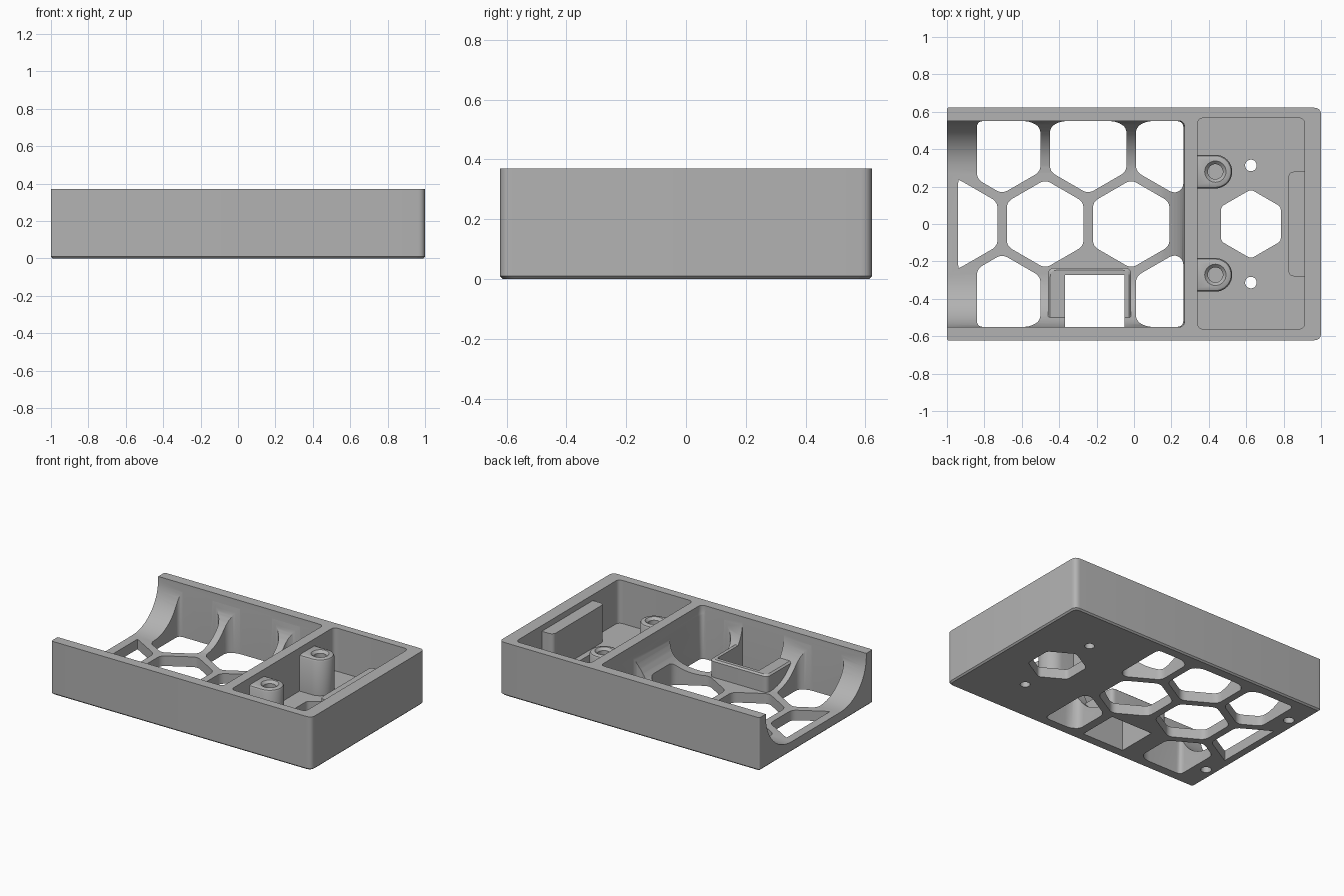
import bpy, bmesh, math
from mathutils import Vector

if "Cube" in bpy.data.objects:
    bpy.data.objects.remove(bpy.data.objects["Cube"])

grey = bpy.data.materials.new("plain grey")
grey.use_nodes = True
grey.diffuse_color = (0.45, 0.45, 0.45, 1)
grey.node_tree.nodes["Principled BSDF"].inputs["Base Color"].default_value = (0.45, 0.45, 0.45, 1)

HEIGHT, FLOOR, SWEEP = 0.37, 0.07, 0.28


def rounded(points, radii, steps=6):
    """Round the corners of a polygon; radii is one number or one per corner."""
    n, out = len(points), []
    if not isinstance(radii, (list, tuple)):
        radii = [radii] * n
    for i, p in enumerate(points):
        p, a, b = (Vector(points[j % n]) for j in (i, i - 1, i + 1))
        da = min(radii[i], 0.45 * (a - p).length)
        db = min(radii[i], 0.45 * (b - p).length)
        s, e = p + (a - p).normalized() * da, p + (b - p).normalized() * db
        for k in range(steps + 1):
            t = k / steps
            out.append(s * (1 - t) ** 2 + p * 2 * t * (1 - t) + e * t * t)
    return out


def rect(x0, x1, y0, y1):
    return [(x0, y0), (x1, y0), (x1, y1), (x0, y1)]


def circle(x, y, r, n=40):
    return [(x + r * math.cos(2 * math.pi * i / n), y + r * math.sin(2 * math.pi * i / n))
            for i in range(n)]


def hexagon(x, y, width):
    r = width / math.sqrt(3)
    return [(x + r * math.sin(-math.pi * i / 3), y + r * math.cos(math.pi * i / 3)) for i in range(6)]


def clip(points, axis, limit, sign):
    """Keep the part of a polygon where sign * coordinate <= sign * limit."""
    out = []
    for i, b in enumerate(points):
        a, b = Vector(points[i - 1]), Vector(b)
        da, db = sign * (a[axis] - limit), sign * (b[axis] - limit)
        if da * db < 0:
            out.append(a + (b - a) * da / (da - db))
        if db <= 0:
            out.append(b)
    return [tuple(p) for p in out]


def loft(name, layers):
    """Solid through equal-length outlines, given as (outline, height)."""
    bm = bmesh.new()
    rings = [[bm.verts.new((p[0], p[1], z)) for p in outline] for outline, z in layers]
    bm.faces.new(rings[0][::-1])
    bm.faces.new(rings[-1])
    n = len(rings[0])
    for low, high in zip(rings, rings[1:]):
        for i in range(n):
            j = (i + 1) % n
            bm.faces.new((low[i], low[j], high[j], high[i]))
    bmesh.ops.recalc_face_normals(bm, faces=bm.faces)
    mesh = bpy.data.meshes.new(name)
    bm.to_mesh(mesh)
    bm.free()
    mesh.materials.append(grey)
    obj = bpy.data.objects.new(name, mesh)
    bpy.context.collection.objects.link(obj)
    return obj


def combine(target, tool, operation):
    tool.hide_render = True
    mod = target.modifiers.new(tool.name, "BOOLEAN")
    mod.operation, mod.solver, mod.object = operation, "EXACT", tool
    bpy.context.view_layer.objects.active = target
    bpy.ops.object.modifier_apply(modifier=mod.name)
    bpy.data.objects.remove(tool)


def cut(outline, z0=-0.1, z1=0.6):
    combine(tray, loft("hole_cutter", [(outline, z0), (outline, z1)]), "DIFFERENCE")


# Outer shell with a chamfered base
def shell(inset):
    return rounded(rect(-1 + inset, 1 - inset, -0.622 + inset, 0.622 - inset), [0.01, 0.04, 0.04, 0.01])


tray = loft("tray", [(shell(0.01), 0), (shell(0), 0.01), (shell(0), HEIGHT)])

# Long bay, open at one end, sweeping from floor to walls
layers = []
for i in range(13):
    a = math.pi / 2 * i / 12
    inset = SWEEP * (1 - math.sin(a))
    layers.append((rounded(rect(-1.5, 0.27 - inset, -0.552 + inset, 0.552 - inset), 0.035),
                   FLOOR + SWEEP * (1 - math.cos(a))))
layers.append((layers[-1][0], 0.5))
combine(tray, loft("long_bay_cutter", layers), "DIFFERENCE")

# Closed bay
cut(rounded(rect(0.34, 0.912, -0.562, 0.567), 0.035), FLOOR)

# Ledge on the end wall of the closed bay
ledge = rounded(rect(0.825, 0.95, -0.28, 0.28), 0.035)
combine(tray, loft("end_ledge", [(ledge, 0.04), (ledge, 0.33)]), "UNION")

# Screw bosses against the dividing wall
for y in (-0.272, 0.28):
    def boss(inset):
        r = 0.09 - inset
        arc = [(0.435 + r * math.cos(math.pi * (i / 24 - 0.5)), y + r * math.sin(math.pi * (i / 24 - 0.5)))
               for i in range(25)]
        return [(0.31, y - r)] + arc + [(0.31, y + r)]
    combine(tray, loft("screw_boss", [(boss(0), 0.04), (boss(0), 0.305), (boss(0.006), 0.316),
                                      (boss(0.02), 0.322)]), "UNION")
    bore = [(circle(0.435, y, r), z) for r, z in ((0.04, 0.1), (0.04, 0.305), (0.07, 0.335))]
    combine(tray, loft("bore_cutter", bore), "DIFFERENCE")

# Switch housing standing on the floor beside the front wall
def housing(inset):
    return rounded(rect(-0.46 + inset, -0.015 - inset, -0.59, -0.235 - inset), 0.035)


combine(tray, loft("switch_housing", [(housing(0), 0.04), (housing(0), 0.18), (housing(0.012), 0.19)]), "UNION")
cut(rect(-0.37, -0.05, -0.551, -0.272))

# Honeycomb openings in the floor
PITCH, CELL = 0.46, 0.41
for row in (-1, 0, 1):
    for col in range(3):
        x = -0.935 + PITCH * (col + abs(row) / 2)
        if row == -1 and col == 1:
            continue
        cell = hexagon(x, row * PITCH * math.sqrt(3) / 2, CELL)
        cell = clip(cell, 0, -0.84 if row else -0.94, -1)
        for axis, limit, sign in ((0, 0.264, 1), (1, 0.55, 1), (1, -0.55, -1)):
            cell = clip(cell, axis, limit, sign)
        cut(rounded(cell, 0.035))

# Openings in the closed bay floor and blind holes under the open end
cut(rounded(hexagon(0.625, 0, 0.32), 0.02))
for side in (-1, 1):
    cut(circle(0.625, side * 0.313, 0.031))
    cut(circle(-0.925, side * 0.402, 0.034), -0.1, 0.045)

# Smooth curved walls, keep crisp edges
bpy.ops.object.select_all(action="DESELECT")
tray.select_set(True)
bpy.context.view_layer.objects.active = tray
bpy.ops.object.shade_smooth_by_angle(angle=math.radians(30))
